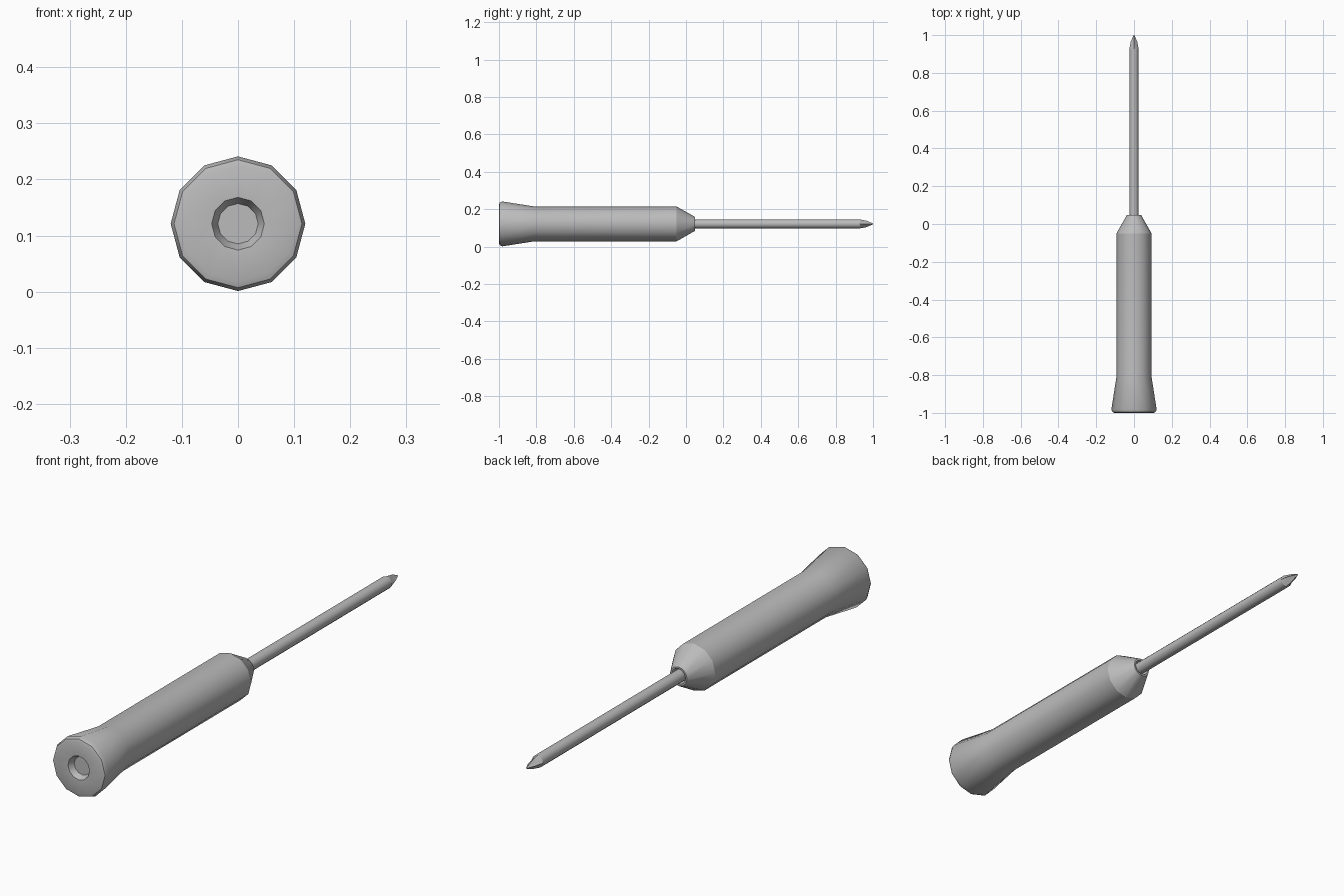
import bpy
import bmesh
from math import cos, sin, radians, tau

SIDES = 12
AXIS_Z = 0.121

cube = bpy.data.objects.get("Cube")
if cube:
    bpy.data.objects.remove(cube, do_unlink=True)

# Single plain grey for the whole tool
grey = bpy.data.materials.new("plain_grey")
grey.use_nodes = True
colour = (0.5, 0.5, 0.5, 1)
grey.diffuse_color = colour
grey.node_tree.nodes["Principled BSDF"].inputs["Base Color"].default_value = colour


def lathe(name, profile, sharp_rings=()):
    """Spin (radius, y, groove factor) rings about the long axis, capping both ends."""
    bm = bmesh.new()
    rings = []
    for radius, y, groove in profile:
        ring = []
        for k in range(SIDES):
            # every third corner is a blade, the ones between sink into the flute
            r = radius if k % 3 == 0 else radius * groove
            a = tau * k / SIDES
            ring.append(bm.verts.new((r * cos(a), y, AXIS_Z + r * sin(a))))
        rings.append(ring)
    for lower, upper in zip(rings, rings[1:]):
        for k in range(SIDES):
            n = (k + 1) % SIDES
            bm.faces.new((lower[k], lower[n], upper[n], upper[k]))
    bm.faces.new(rings[0])
    bm.faces.new(rings[-1])
    bmesh.ops.recalc_face_normals(bm, faces=bm.faces)

    # Smooth sides, crisp creases
    for face in bm.faces:
        face.smooth = True
    for edge in bm.edges:
        edge.smooth = edge.calc_face_angle(0) < radians(35)
    for i in sharp_rings:
        for k in range(SIDES):
            bm.edges.get((rings[i][k], rings[i][(k + 1) % SIDES])).smooth = False

    mesh = bpy.data.meshes.new(name)
    bm.to_mesh(mesh)
    bm.free()
    mesh.materials.append(grey)
    obj = bpy.data.objects.new(name, mesh)
    bpy.context.collection.objects.link(obj)
    return obj


# Handle: butt recess, rounded rim, flare, grip, nose cone, collar hole
lathe("handle", [
    (0.036, -0.975, 1),
    (0.047, -0.998, 1),
    (0.103, -1.0, 1),
    (0.114, -0.996, 1),
    (0.12, -0.982, 1),
    (0.093, -0.81, 1),
    (0.093, -0.05, 1),
    (0.038, 0.047, 1),
    (0.031, 0.047, 1),
    (0.029, 0.02, 1),
], sharp_rings=(6,))

# Shaft with a four-bladed cross tip
lathe("shaft", [
    (0.024, 0.0, 1),
    (0.024, 0.93, 1),
    (0.017, 0.966, 0.55),
    (0.002, 1.0, 0.6),
], sharp_rings=(1,))
